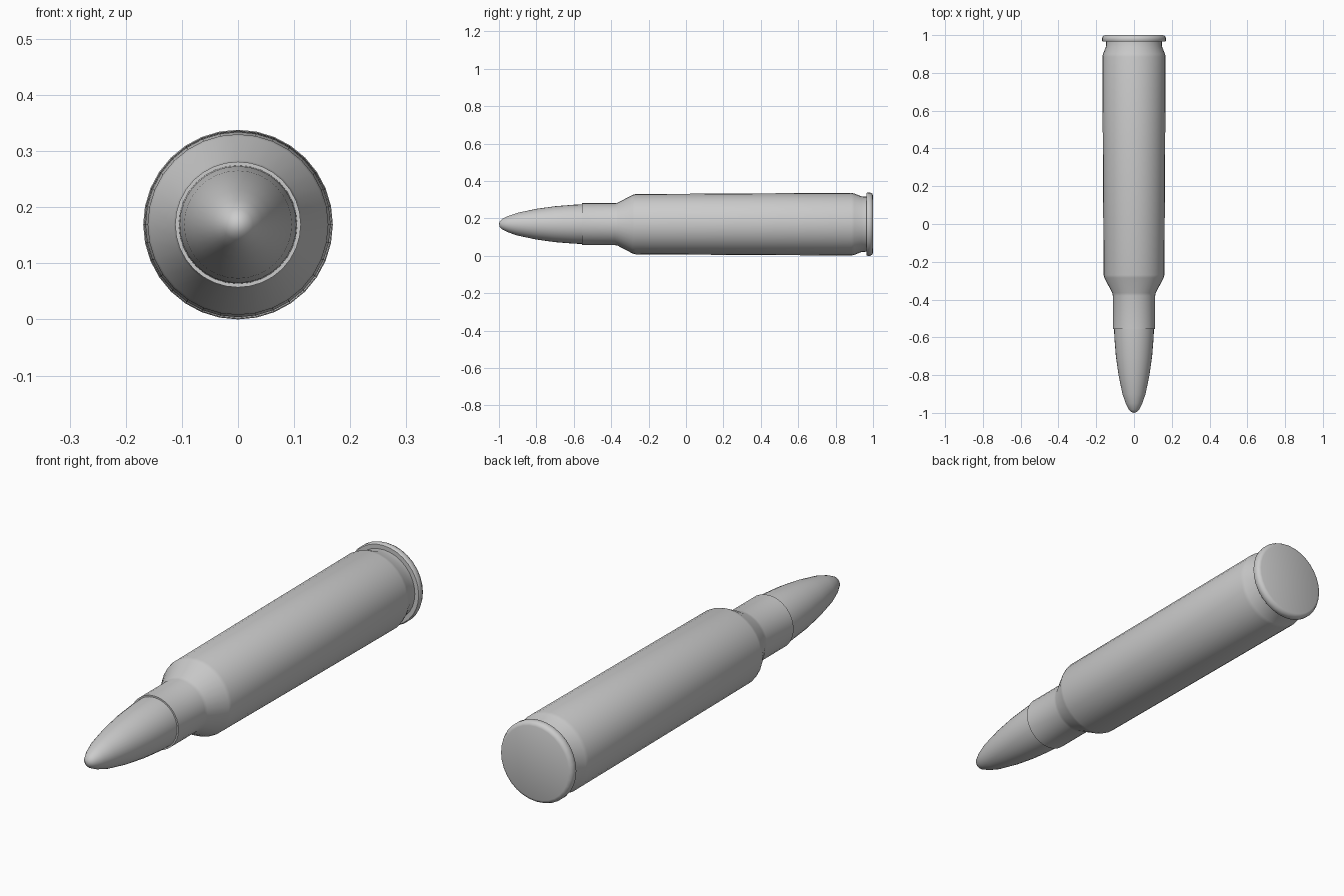
import bpy, bmesh, math
from mathutils import Matrix, Vector

if "Cube" in bpy.data.objects:
    bpy.data.objects.remove(bpy.data.objects["Cube"])

SIDES = 32
R = 0.169  # rim radius, also the height of the axis above the ground


def lathe(name, profile):
    """Spin a list of (y, radius) points around the long axis."""
    bm = bmesh.new()
    verts = [bm.verts.new((r, y, 0)) for y, r in profile]
    edges = [bm.edges.new(pair) for pair in zip(verts, verts[1:])]
    bmesh.ops.spin(bm, geom=verts + edges, cent=(0, 0, 0), axis=(0, 1, 0),
                   angle=math.tau, steps=SIDES, use_duplicate=False)
    bmesh.ops.remove_doubles(bm, verts=bm.verts, dist=1e-4)
    bmesh.ops.recalc_face_normals(bm, faces=bm.faces)
    bmesh.ops.transform(bm, matrix=Matrix.Translation(Vector((0, 0, R))), verts=bm.verts)
    mesh = bpy.data.meshes.new(name)
    bm.to_mesh(mesh)
    bm.free()
    obj = bpy.data.objects.new(name, mesh)
    bpy.context.collection.objects.link(obj)
    bpy.ops.object.select_all(action='DESELECT')
    obj.select_set(True)
    bpy.context.view_layer.objects.active = obj
    bpy.ops.object.shade_smooth_by_angle(angle=math.radians(40))
    return obj


# Rounded, tapering bullet seated a little way into the neck
lathe("bullet", [
    (-1.0, 0), (-0.996, 0.014), (-0.984, 0.027), (-0.95, 0.044),
    (-0.90, 0.061), (-0.80, 0.082), (-0.70, 0.096), (-0.60, 0.104),
    (-0.54, 0.106), (-0.50, 0.106), (-0.50, 0)])

# Case: mouth, neck, shoulder, body, extractor groove, rim and base
lathe("case", [
    (-0.555, 0.104), (-0.555, 0.112), (-0.38, 0.112), (-0.365, 0.115),
    (-0.285, 0.157), (-0.27, 0.161), (0.40, 0.165), (0.885, 0.1675),
    (0.90, 0.164), (0.938, 0.149), (0.965, 0.147), (0.965, 0.165),
    (0.97, R), (0.985, R), (0.996, 0.163), (1.0, 0.153), (1.0, 0)])
